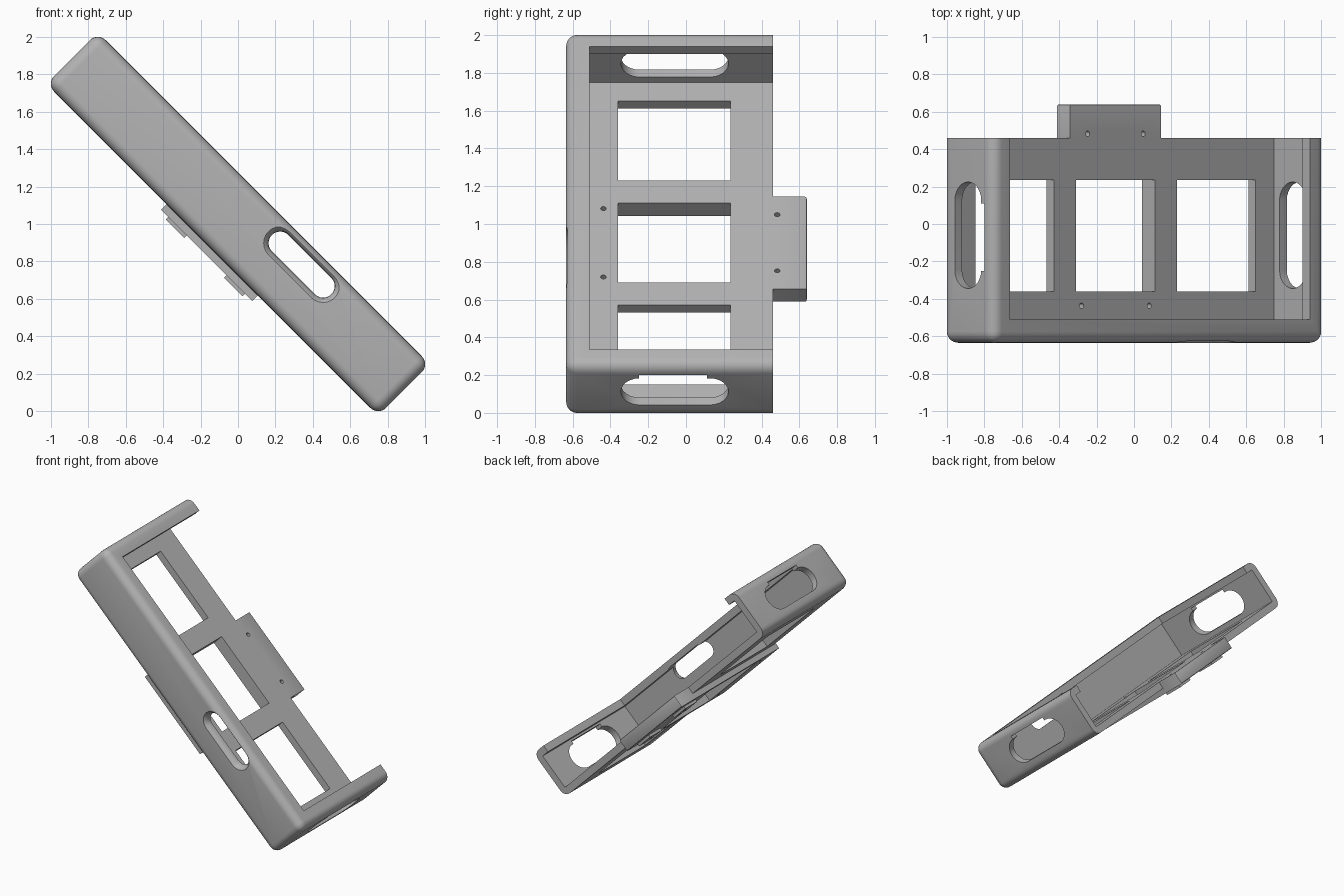
import bpy, bmesh, math
from mathutils import Matrix

cube = bpy.data.objects.get("Cube")
if cube:
    bpy.data.objects.remove(cube, do_unlink=True)

grey = bpy.data.materials.new("plain_grey")
grey.use_nodes = True
COLOUR = (0.45, 0.45, 0.45, 1)
grey.diffuse_color = COLOUR
grey.node_tree.nodes["Principled BSDF"].inputs["Base Color"].default_value = COLOUR


def finish(bm, name):
    bmesh.ops.recalc_face_normals(bm, faces=bm.faces)
    mesh = bpy.data.meshes.new(name)
    bm.to_mesh(mesh)
    bm.free()
    mesh.materials.append(grey)
    ob = bpy.data.objects.new(name, mesh)
    bpy.context.collection.objects.link(ob)
    return ob


def box(name, x, y, z, bevel=0, segments=1, keep=lambda e: True):
    """Box from (min, max) ranges, with chosen edges rounded."""
    bm = bmesh.new()
    bmesh.ops.create_cube(bm, size=1)
    for v in bm.verts:
        v.co = [r[0] if c < 0 else r[1] for c, r in zip(v.co, (x, y, z))]
    if bevel:
        bmesh.ops.bevel(bm, geom=[e for e in bm.edges if keep(e)], offset=bevel,
                        segments=segments, profile=0.5, affect='EDGES')
    return finish(bm, name)


def slot(name, rings, half, place, steps=12):
    """Round-ended prism lofted through (depth, radius) rings."""
    bm = bmesh.new()
    loops = []
    for depth, r in rings:
        loop = []
        for side in (1, -1):
            for i in range(steps + 1):
                a = math.pi * (i / steps - 0.5)
                loop.append(bm.verts.new(place(
                    side * (half + r * math.cos(a)), side * r * math.sin(a), depth)))
        loops.append(loop)
    n = len(loops[0])
    for a, b in zip(loops, loops[1:]):
        for i in range(n):
            bm.faces.new((a[i], a[(i + 1) % n], b[(i + 1) % n], b[i]))
    bm.faces.new(loops[0])
    bm.faces.new(loops[-1])
    return finish(bm, name)


def cylinder(name, x, y, z, r, sides=16):
    bm = bmesh.new()
    bmesh.ops.create_cone(bm, cap_ends=True, segments=sides, radius1=r, radius2=r,
                          depth=z[1] - z[0],
                          matrix=Matrix.Translation((x, y, (z[0] + z[1]) / 2)))
    return finish(bm, name)


def carve(ob, cutters):
    for c in cutters:
        mod = ob.modifiers.new(c.name, 'BOOLEAN')
        mod.operation, mod.solver, mod.object = 'DIFFERENCE', 'EXACT', c
    deps = bpy.context.evaluated_depsgraph_get()
    mesh = bpy.data.meshes.new_from_object(ob.evaluated_get(deps))
    ob.modifiers.clear()
    ob.data = mesh


BACK, FLOOR, BOTTOM = 0.46, -0.14, -0.195

# Tray shell, rounded everywhere except at its open back
tray = box("tray", (-1.255, 1.255), (-0.635, BACK), (BOTTOM, 0.195), 0.06, 6,
           lambda e: min(v.co.y for v in e.verts) < 0)

# Hollow and the narrower opening that leaves an overhanging lip
shell_cuts = [
    box("hollow", (-1.2, 1.2), (-0.58, 0.7), (FLOOR, 0.139)),
    box("opening", (-1.134, 1.134), (-0.51, 0.7), (0, 0.4)),
    slot("end_slots", [(-1.5, 0.1), (1.5, 0.1)], 0.185,
         lambda a, b, d: (d, a - 0.06, b)),
    box("end_notches", (-1.5, 1.5), (-0.25, 0.11), (0, 0.124)),
    slot("front_slot",
         [(-0.7, 0.09), (-0.635, 0.088), (-0.622, 0.073), (-0.605, 0.065),
          (-0.585, 0.062), (-0.45, 0.062)], 0.1625,
         lambda a, b, d: (a + 0.394, d, b + 0.087)),
]

# Floor windows and screw holes
floor_cuts = [box("window", (c - 0.297, c + 0.297), (-0.36, 0.235), (-0.4, -0.05))
              for c in (-0.763, 0, 0.763)]
for s in (-1, 1):
    floor_cuts.append(cylinder("front_screw_hole", s * 0.256, -0.437, (-0.4, -0.05), 0.015))
    floor_cuts.append(cylinder("back_screw_hole", s * 0.21, 0.483, (-0.4, -0.05), 0.015))
carve(tray, shell_cuts + floor_cuts)

# Mounting pad under the floor, the tab behind it and its square bosses
pad = box("mounting_pad", (-0.345, 0.345), (-0.59, BACK), (-0.237, BOTTOM))
tab = box("mounting_tab", (-0.345, 0.345), (BACK, 0.64), (-0.237, FLOOR), 0.01, 2,
          lambda e: min(v.co.y for v in e.verts) > 0.6)
parts = [tray, pad, tab]
for s, side in ((-1, "right"), (1, "left")):
    parts.append(box(side + "_boss", (s * 0.22 - 0.07, s * 0.22 + 0.07),
                     (0.41, 0.56), (-0.257, -0.237)))
for part in parts[1:]:
    carve(part, floor_cuts)

for cutter in shell_cuts + floor_cuts:
    bpy.data.objects.remove(cutter, do_unlink=True)

# Tilt everything and shade the rounded edges smooth
tilt = Matrix.Translation((0, 0, 1)) @ Matrix.Rotation(math.radians(45), 4, 'Y')
for part in parts:
    part.data.transform(tilt)
    bpy.ops.object.select_all(action='DESELECT')
    part.select_set(True)
    bpy.context.view_layer.objects.active = part
    bpy.ops.object.shade_smooth_by_angle(angle=math.radians(30))
